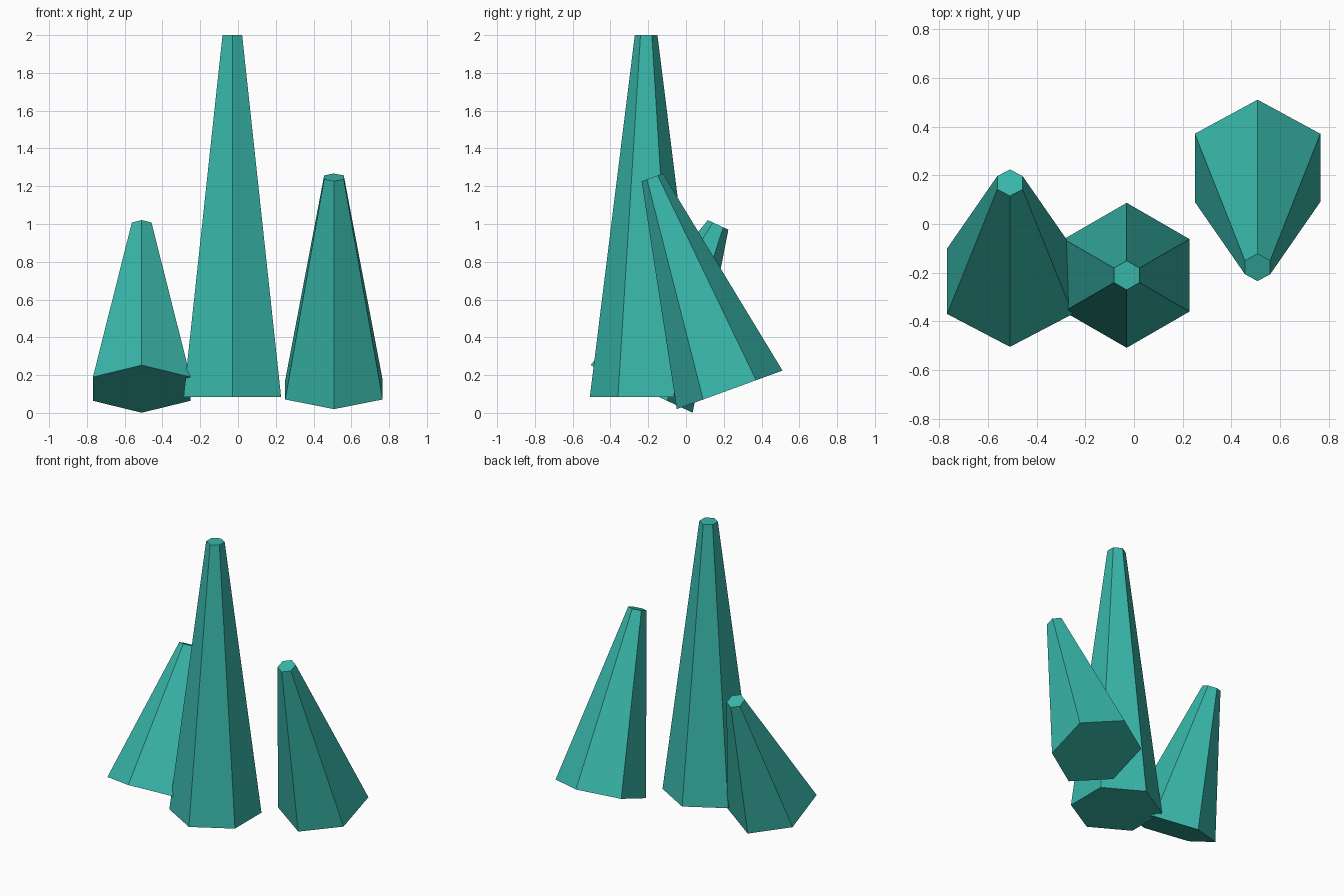
import bpy
from math import radians
from mathutils import Vector, Matrix

if "Cube" in bpy.data.objects:
    bpy.data.objects.remove(bpy.data.objects["Cube"])

teal = bpy.data.materials.new("teal_crystal")
teal.diffuse_color = (0.04, 0.47, 0.40, 1)
teal.use_nodes = True
teal.node_tree.nodes["Principled BSDF"].inputs["Base Color"].default_value = teal.diffuse_color


def crystal(name, base, length, tilt):
    """Tapered six-sided shard standing on its base centre, tilted about x."""
    bpy.ops.mesh.primitive_cone_add(vertices=6, radius1=0.298, radius2=0.06,
                                    depth=length, end_fill_type='NGON')
    ob = bpy.context.object
    ob.name = name
    # move the origin to the base centre, then lean and place
    ob.data.transform(Matrix.Translation((0, 0, length / 2)))
    ob.location = Vector(base)
    ob.rotation_euler = (radians(tilt), 0, 0)
    ob.data.materials.append(teal)


# tall upright shard, shard leaning forward, shard leaning back
crystal("tall_crystal", (-0.03, -0.211, 0.085), 1.915, 0)
crystal("right_crystal", (0.508, 0.231, 0.122), 1.197, 20)
crystal("left_crystal", (-0.51, -0.235, 0.127), 0.958, -25)
